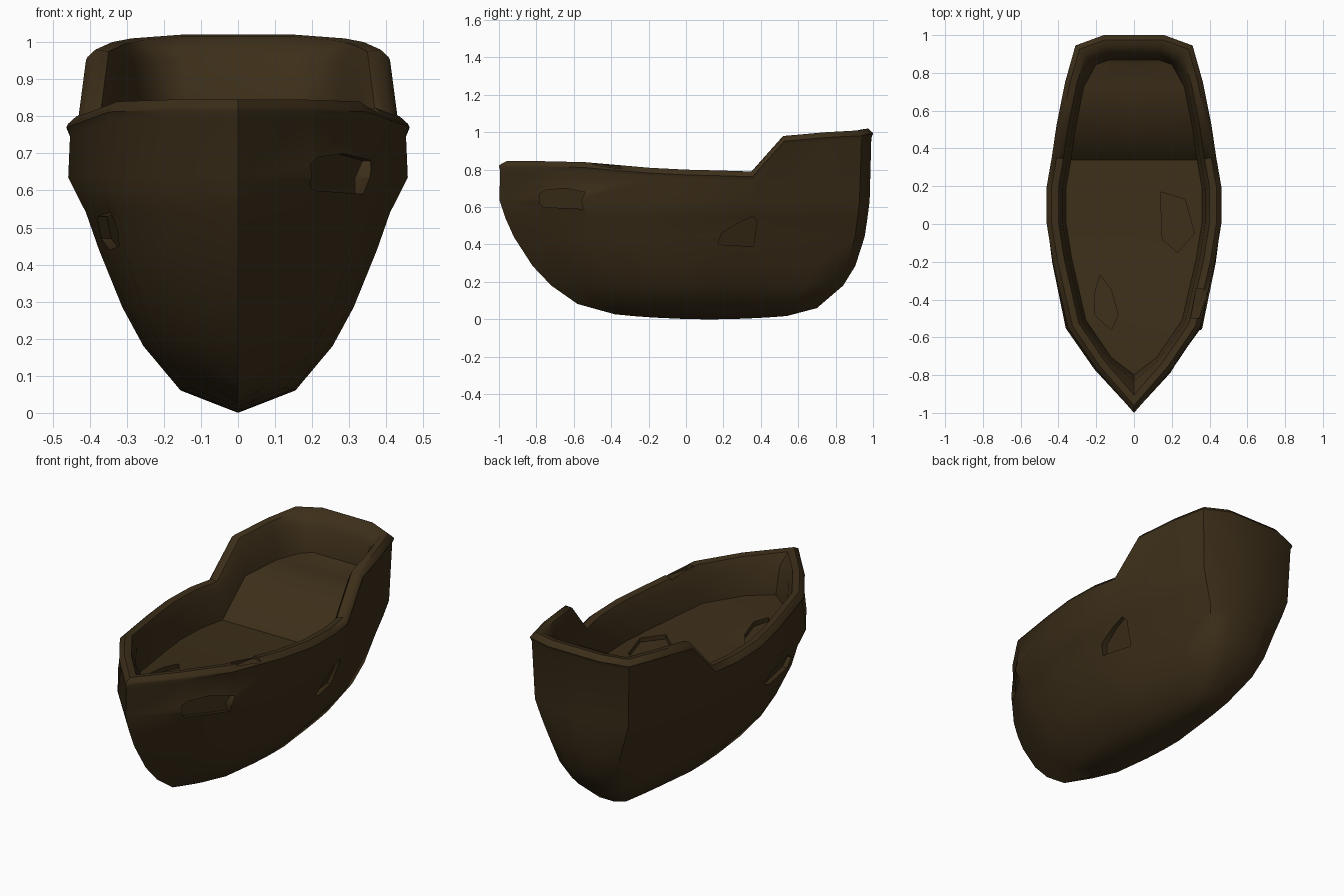
import bpy, bmesh
from mathutils import Vector
from mathutils.bvhtree import BVHTree

if "Cube" in bpy.data.objects:
    bpy.data.objects.remove(bpy.data.objects["Cube"])

wood = bpy.data.materials.new("dark_wood")
wood.diffuse_color = (0.046, 0.028, 0.010, 1)
wood.use_nodes = True
wood.node_tree.nodes["Principled BSDF"].inputs["Base Color"].default_value = wood.diffuse_color

# Rail plan, bow to stern: y, half width, rail height
stations = [(-1, 0, .845), (-.77, .2, .845), (-.55, .35, .84), (-.2, .43, .81),
            (0, .462, .80), (.2, .462, .795), (.355, .435, .79), (.525, .41, .98),
            (.75, .365, 1.0), (.945, .31, 1.01), (1, .16, 1.02), (1, 0, 1.02)]
# Hull waterlines: z, bow y, stern y, half width
waterlines = [(.06, -.58, .70, .155), (.18, -.72, .84, .255), (.285, -.82, .905, .312),
              (.44, -.92, .955, .375), (.54, -.965, .97, .41), (.635, -.997, .982, .458)]
# Rail and bulwark steps: inset, drop below rail
rail_steps = [(.009, .05), (.0, .028), (.004, .02), (.026, 0), (.062, .005), (.085, .06), (.102, .207)]


def inset(d):
    """Rail outline offset inward by d with mitred corners, wider at bow and stern."""
    p = [Vector((s[1], s[0])) for s in stations]
    q = [Vector((-p[1].x, p[1].y))] + p + [Vector((-p[-2].x, p[-2].y))]
    out = []
    for i in range(1, len(q) - 1):
        a, b = (q[i] - q[i - 1]).normalized(), (q[i + 1] - q[i]).normalized()
        na, nb = Vector((-a.y, a.x)), Vector((-b.y, b.x))
        n = (na + nb).normalized()
        wide = 1.3 if d > .07 and i in (1, 10, 11, 12) else .4 if i == 1 and d < .01 else 1
        out.append(q[i] + n * d * wide / max(n.dot(na), .5))
    return out


# Rows of points from keel, up the hull, over the rail and down to the deck centre
ts = [(s[0] + 1) / 2 for s in stations]
rows = [[(0, -.38 + t * .92, .022 * (2 * t - 1.1) ** 2) for t in ts]]
for z, b, s, w in waterlines:
    row = []
    for t, st in zip(ts, stations):
        full = .3 * max(.5 - t, 0) - .3 * max(t - .6, 0)  # fuller bow, finer stern low down
        x = w * st[1] / .462 * (1 + full * (1 if z < .5 else .5))
        lift = .022 * (1 - t) ** 4 if z < .1 else 0
        row.append((x, b + t * (s - b), z + lift))
    rows.append(row)
for d, drop in rail_steps:
    rows.append([(p.x, p.y, st[2] - drop) for p, st in zip(inset(d), stations)])
rows.append([(0, y, z) for x, y, z in rows[-1]])

# Hull with bulwark and deck
bm = bmesh.new()
for side in (1, -1):
    grid = [[bm.verts.new((side * x, y, z)) for x, y, z in r] for r in rows]
    for a, b in zip(grid, grid[1:]):
        for i in range(len(a) - 1):
            bm.faces.new((a[i], a[i + 1], b[i + 1], b[i]))
bmesh.ops.remove_doubles(bm, verts=bm.verts, dist=.0008)
bmesh.ops.dissolve_degenerate(bm, edges=bm.edges, dist=.0005)
bmesh.ops.recalc_face_normals(bm, faces=bm.faces)
bm.normal_update()
tree = BVHTree.FromBMesh(bm)


def finish(bm, name):
    bmesh.ops.recalc_face_normals(bm, faces=bm.faces)
    me = bpy.data.meshes.new(name)
    bm.to_mesh(me)
    ob = bpy.data.objects.new(name, me)
    bpy.context.collection.objects.link(ob)
    me.materials.append(wood)
    return ob


hull = finish(bm, "hull")
bpy.context.view_layer.objects.active = hull
hull.select_set(True)


def gouge(name, outline, direction, depth=.025, level=None):
    """Cut a shallow flat-bottomed hole; the outline is projected along direction."""
    d = Vector(direction)
    hits, normal = [], Vector()
    for u, v in outline:
        start = Vector((u, v, 0)) if d.z else Vector((0, u, v))
        hit, nor = tree.ray_cast(start - d * 2, d)[:2]
        if level is not None:
            hit, nor = Vector((u, v, level)), -d
        hits.append(hit)
        normal += nor
    centre = sum(hits, Vector()) / len(hits)
    cut = bmesh.new()
    rings = []
    for off in (-.04, depth):
        rings.append([cut.verts.new(h + d * ((centre - h).dot(normal) / d.dot(normal) + off))
                      for h in hits])
    top, low = rings
    n = len(top)
    cut.faces.new(top)
    cut.faces.new(low[::-1])
    for i in range(n):
        cut.faces.new((top[i], low[i], low[(i + 1) % n], top[(i + 1) % n]))
    ob = finish(cut, name)
    ob.hide_render = True
    mod = hull.modifiers.new(name, 'BOOLEAN')
    mod.operation, mod.solver, mod.object = 'DIFFERENCE', 'EXACT', ob
    bpy.ops.object.modifier_apply(modifier=name)
    bpy.data.objects.remove(ob)


# Gouges in the hull sides
gouge("bow_gouge", [(-.78, .67), (-.75, .69), (-.65, .70), (-.54, .68), (-.56, .635),
                    (-.55, .59), (-.76, .60), (-.78, .62)], (-1, 0, 0))
gouge("side_gouge", [(.17, .40), (.19, .46), (.29, .52), (.36, .55), (.38, .52), (.36, .39)],
      (-1, 0, 0))
gouge("left_gouge", [(-.17, .47), (-.22, .53), (-.42, .54), (-.47, .50), (-.44, .45), (-.25, .44)],
      (1, 0, 0))
# Gouges in the deck
gouge("deck_gouge_rear", [(.14, .17), (.27, .13), (.32, -.05), (.23, -.15), (.15, -.08)], (0, 0, -1))
gouge("deck_gouge_front", [(-.18, -.27), (-.12, -.35), (-.085, -.48), (-.12, -.56),
                           (-.21, -.48), (-.21, -.37)], (0, 0, -1))
# Nick in the rail
gouge("rail_nick", [(.33, -.34), (.395, -.35), (.375, -.40), (.345, -.50), (.30, -.50)],
      (0, 0, -1), -.005, .80)

bpy.ops.object.shade_smooth_by_angle(angle=.76)
